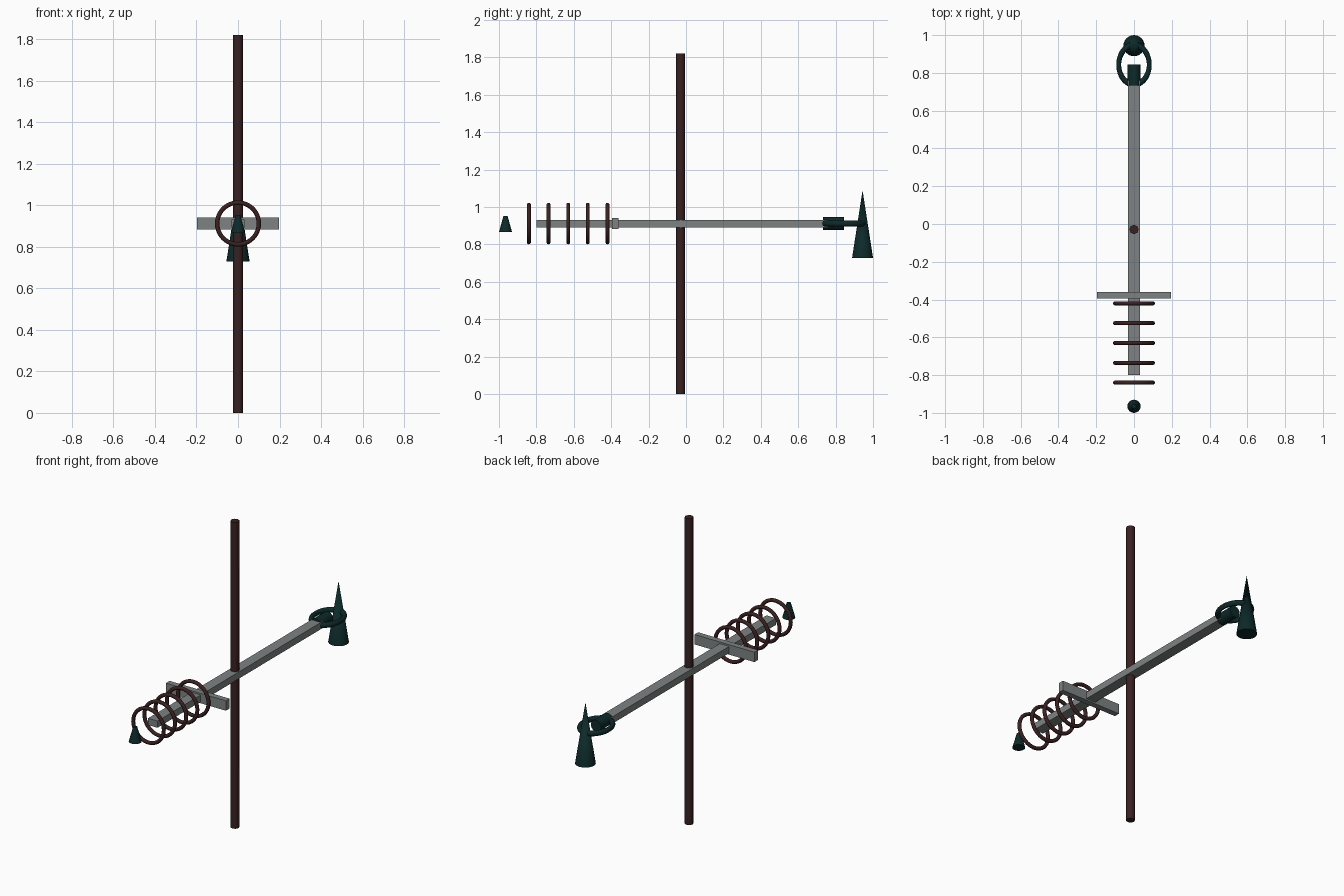
import bpy, math

if "Cube" in bpy.data.objects:
    bpy.data.objects.remove(bpy.data.objects["Cube"])

def material(name, rgb):
    m = bpy.data.materials.new(name)
    m.diffuse_color = (*rgb, 1)
    m.use_nodes = True
    m.node_tree.nodes["Principled BSDF"].inputs["Base Color"].default_value = m.diffuse_color
    return m

GREY = material("weathered grey", (0.21, 0.225, 0.225))
BROWN = material("dark brown", (0.042, 0.015, 0.015))
GREEN = material("dark green", (0.004, 0.022, 0.022))
ARM_Z = 0.912

def finish(name, mat, smooth=True):
    ob = bpy.context.object
    ob.name = name
    ob.data.materials.append(mat)
    if smooth:
        bpy.ops.object.shade_smooth_by_angle(angle=math.radians(50))
    return ob

def box(name, lo, hi, mat):
    c = [(a + b) / 2 for a, b in zip(lo, hi)]
    bpy.ops.mesh.primitive_cube_add(size=1, location=c)
    ob = finish(name, mat, False)
    ob.scale = [b - a for a, b in zip(lo, hi)]

def cone(name, y, z0, z1, r0, r1, mat, sides=24):
    bpy.ops.mesh.primitive_cone_add(vertices=sides, radius1=r0, radius2=r1,
                                    depth=z1 - z0, location=(0, y, (z0 + z1) / 2))
    return finish(name, mat)

def ring(name, y, major, minor, mat, rot=(0, 0, 0), scale=(1, 1, 1)):
    bpy.ops.mesh.primitive_torus_add(major_radius=major, minor_radius=minor,
                                     major_segments=40, minor_segments=10,
                                     location=(0, y, ARM_Z), rotation=rot)
    ob = finish(name, mat)
    ob.scale = scale

# upright pole
cone("pole", -0.029, 0, 1.82, 0.0245, 0.0245, BROWN, 8)

# long arm and short crossbar
box("arm", (-0.031, -0.80, 0.892), (0.031, 0.76, 0.932), GREY)
box("crossbar", (-0.197, -0.395, 0.883), (0.197, -0.361, 0.942), GREY)

# evenly spaced rings around the front of the arm
for i in range(5):
    ring(f"coil_ring_{i + 1}", -0.84 + 0.105 * i, 0.1005, 0.0107, BROWN,
         rot=(math.pi / 2, 0, 0))

# front tip
cone("front_tip", -0.965, 0.866, 0.953, 0.035, 0.011, GREEN)

# rear socket, oval ring and hanging spike
bpy.ops.mesh.primitive_cylinder_add(vertices=24, radius=0.034, depth=0.112,
                                    location=(0, 0.789, ARM_Z),
                                    rotation=(math.pi / 2, 0, 0))
finish("rear_socket", GREEN)
ring("rear_oval_ring", 0.843, 0.1, 0.016, GREEN, scale=(0.81, 1.04, 1))
cone("rear_spike", 0.944, 0.728, 1.09, 0.056, 0.0, GREEN)
